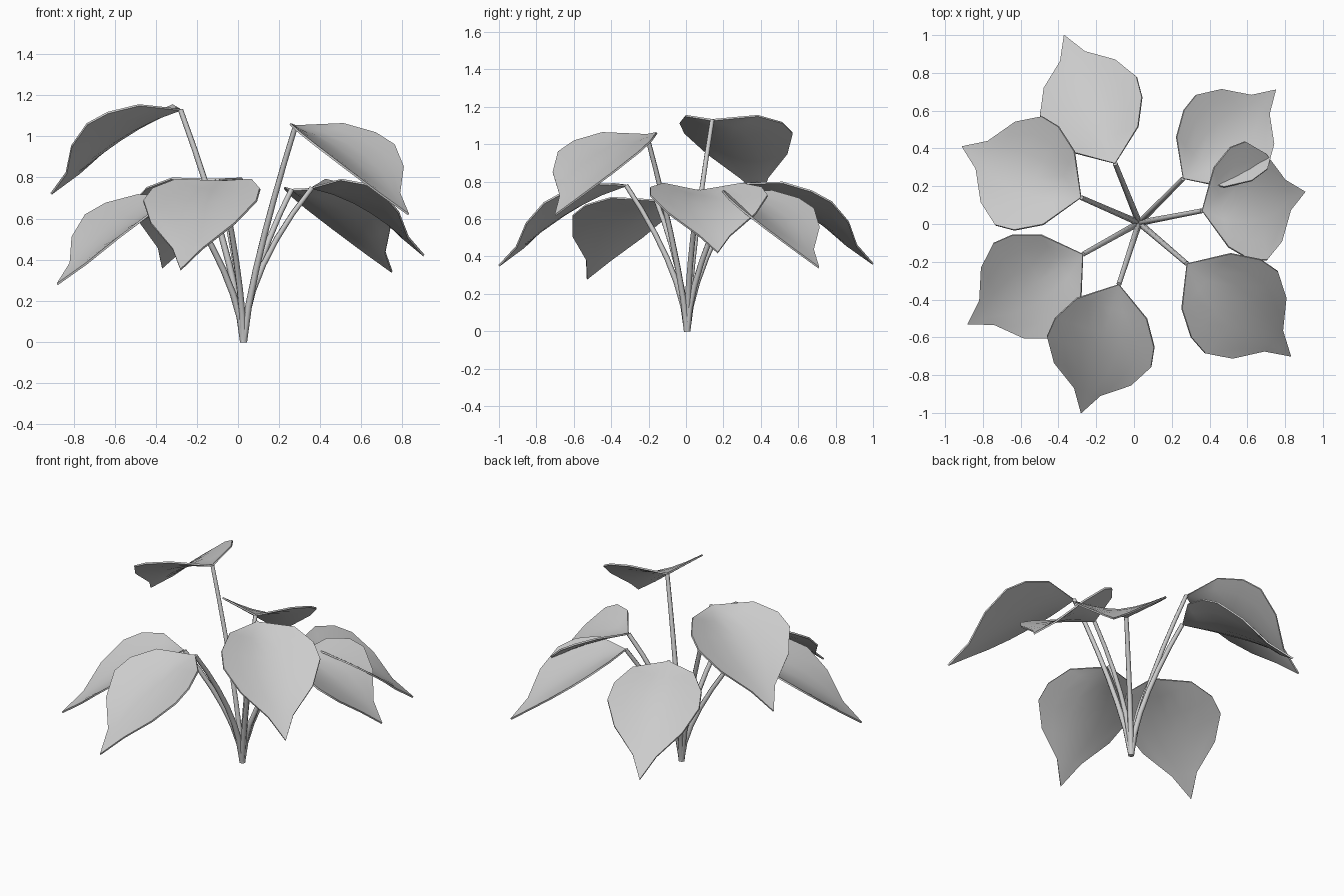
import bpy, bmesh
from mathutils import Vector

if "Cube" in bpy.data.objects:
    bpy.data.objects.remove(bpy.data.objects["Cube"])

grey = bpy.data.materials.new("plain grey")
grey.diffuse_color = (0.6, 0.6, 0.6, 1)
grey.use_nodes = True
grey.node_tree.nodes["Principled BSDF"].inputs["Base Color"].default_value = grey.diffuse_color

ROOT = Vector((0.027, 0.006, 0))

# base, tip, width scale, stem bend exponent for each leaf
LEAVES = [
    ((-0.10, 0.32, 0.79), (-0.37, 1.00, 0.36), 0.95, 1.6),
    ((-0.28, 0.14, 1.13), (-0.91, 0.41, 0.72), 1.08, 1.35),
    ((-0.27, -0.16, 0.70), (-0.88, -0.53, 0.28), 1.02, 1.6),
    ((-0.08, -0.32, 0.78), (-0.28, -1.00, 0.35), 0.99, 1.6),
    ((0.28, -0.21, 1.05), (0.83, -0.70, 0.62), 1.0, 1.3),
    ((0.36, 0.07, 0.75), (0.905, 0.17, 0.42), 1.1, 1.8),
    ((0.26, 0.24, 0.74), (0.75, 0.71, 0.34), 0.94, 1.6),
]
# half outline: share of the length, half width
HALF = [(0.187, 0.195), (0.375, 0.276), (0.526, 0.29), (0.696, 0.216), (0.832, 0.075)]
FOLD = 0.52   # rise of the rim away from the midrib
ARCH = 0.055  # upward bow of the midrib
DROP = 0.017  # slight lowering of the rim
COLS = (-1, -0.67, -0.33, 0, 0.33, 0.67, 1)


def finish(name, bm):
    bmesh.ops.recalc_face_normals(bm, faces=bm.faces)
    me = bpy.data.meshes.new(name)
    bm.to_mesh(me)
    bm.free()
    me.materials.append(grey)
    ob = bpy.data.objects.new(name, me)
    bpy.context.collection.objects.link(ob)
    return ob


def leaf(name, base, tip, width):
    """Cupped, arched blade with a pointed tip, built as rows across the midrib."""
    bm = bmesh.new()
    axis = tip - base
    side = Vector((-axis.y, axis.x, 0)).normalized()
    first, last = bm.verts.new(base), bm.verts.new(tip)
    rows = []
    for u, v in HALF:
        bow = 4 * u * (1 - u)
        rim = FOLD * v * width - DROP * bow
        row = []
        for c in COLS:
            k = abs(c) ** 1.6
            z = ARCH * bow * (1 - k) + rim * k
            row.append(bm.verts.new(base + axis * u + side * (c * v * width) + Vector((0, 0, z))))
        rows.append(row)
    for i in range(len(COLS) - 1):
        bm.faces.new((first, rows[0][i], rows[0][i + 1]))
        bm.faces.new((last, rows[-1][i + 1], rows[-1][i]))
        for a, b in zip(rows, rows[1:]):
            bm.faces.new((a[i], b[i], b[i + 1], a[i + 1]))
    ob = finish(name, bm)
    mod = ob.modifiers.new("thickness", 'SOLIDIFY')
    mod.thickness = 0.01
    mod.offset = 0
    bpy.context.view_layer.objects.active = ob
    ob.select_set(True)
    bpy.ops.object.modifier_apply(modifier=mod.name)
    bpy.ops.object.shade_smooth_by_angle(angle=0.9)
    ob.select_set(False)


def stem(name, top, power, steps=6):
    """Thin tube that bends outward as it rises."""
    curve = bpy.data.curves.new(name, 'CURVE')
    curve.dimensions = '3D'
    curve.bevel_depth = 0.016
    curve.bevel_resolution = 1
    curve.use_fill_caps = True
    sp = curve.splines.new('POLY')
    sp.points.add(steps)
    for i, p in enumerate(sp.points):
        t = i / steps
        out = (top - ROOT) * t ** power
        p.co = (ROOT.x + out.x, ROOT.y + out.y, top.z * t, 1)
        p.radius = 1.1 - 0.3 * t
    curve.materials.append(grey)
    bpy.context.collection.objects.link(bpy.data.objects.new(name, curve))


for n, (base, tip, width, power) in enumerate(LEAVES, 1):
    leaf(f"leaf_{n}", Vector(base), Vector(tip), width)
    stem(f"stem_{n}", Vector(base), power)
